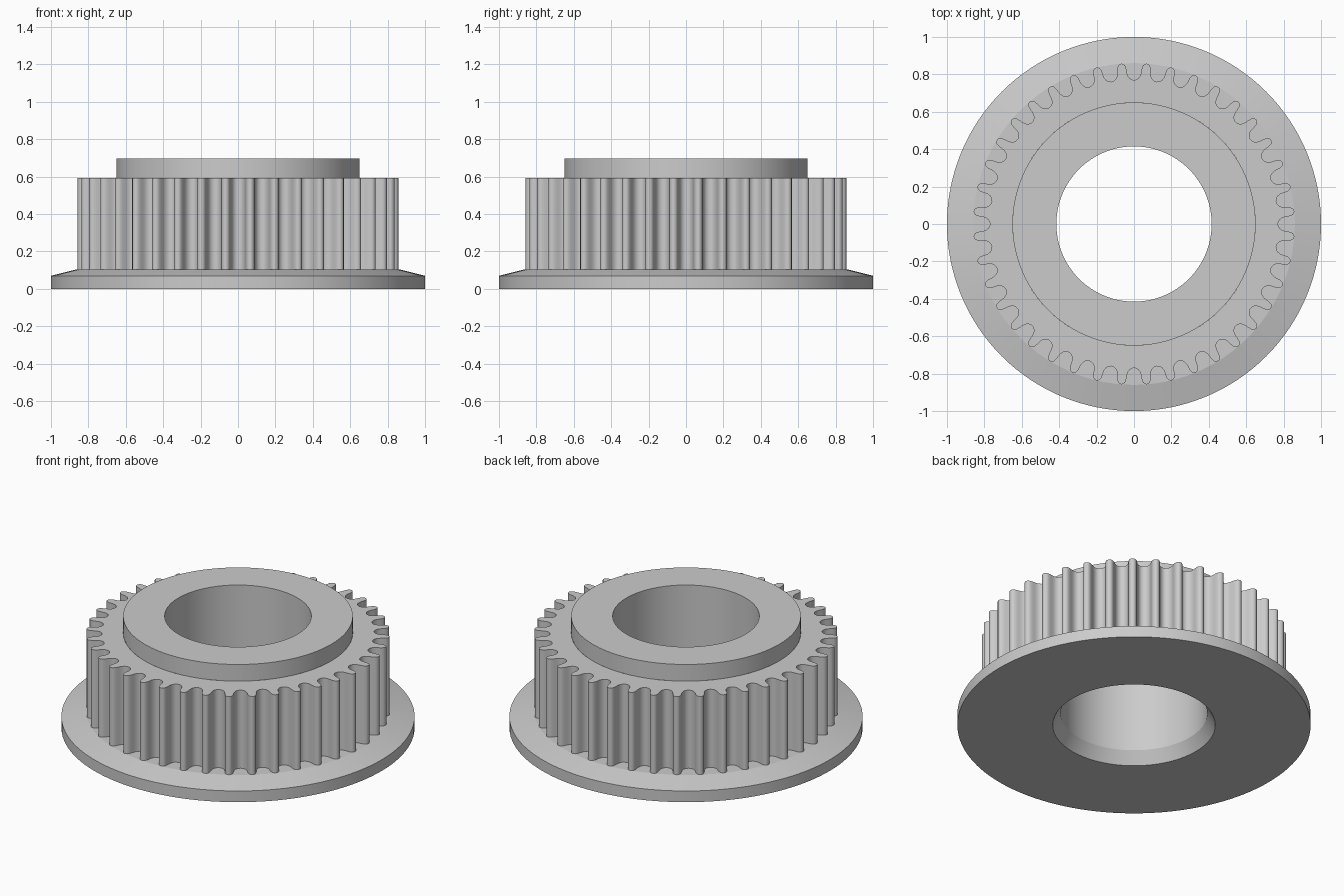
import bpy
from math import cos, sin, radians, tau

cube = bpy.data.objects.get("Cube")
if cube:
    bpy.data.objects.remove(cube, do_unlink=True)

TEETH = 40
PITCH = 360 / TEETH
BORE, HUB, TIP = 0.415, 0.65, 0.86
FLANGE_TOP, GEAR_TOP, HUB_TOP, CHAMFER = 0.105, 0.593, 0.697, 0.075

grey = bpy.data.materials.new("light grey metal")
grey.use_nodes = True
colour = (0.6, 0.6, 0.6, 1)
grey.diffuse_color = colour
grey.node_tree.nodes["Principled BSDF"].inputs["Base Color"].default_value = colour


def circle(radius, z, count):
    return [(radius * cos(tau * i / count), radius * sin(tau * i / count), z)
            for i in range(count)]


# Half a groove, from its floor to the tooth tip: (degrees, radius)
HALF = [(0, 0.77), (0.8, 0.772), (1.5, 0.777), (2.1, 0.786), (2.5, 0.798),
        (2.7, 0.812), (2.8, 0.826), (3.0, 0.84), (3.3, 0.85), (3.8, 0.857)]
GROOVE = HALF + [(PITCH / 2, TIP)] + [(PITCH - a, r) for a, r in HALF[:0:-1]]
POINTS = [(radians(t * PITCH + a), r) for t in range(TEETH) for a, r in GROOVE]


def toothed(z):
    return [(r * cos(a), r * sin(a), z) for a, r in POINTS]


def spoked(radius, z):
    """Circle whose points line up with those of the toothed outline."""
    return [(radius * cos(a), radius * sin(a), z) for a, r in POINTS]


def loft(name, rings, sharp_angle):
    """Skin a row of closed rings with quads."""
    n = len(rings[0])
    verts = [v for ring in rings for v in ring]
    faces = [(k * n + i, k * n + (i + 1) % n, (k + 1) * n + (i + 1) % n, (k + 1) * n + i)
             for k in range(len(rings) - 1) for i in range(n)]
    mesh = bpy.data.meshes.new(name)
    mesh.from_pydata(verts, [], faces)
    mesh.materials.append(grey)
    obj = bpy.data.objects.new(name, mesh)
    bpy.context.collection.objects.link(obj)
    bpy.ops.object.select_all(action='DESELECT')
    obj.select_set(True)
    bpy.context.view_layer.objects.active = obj
    bpy.ops.object.shade_smooth_by_angle(angle=radians(sharp_angle))
    return obj


# Flange with bevelled upper side and a flared bore mouth
flange_profile = [(BORE, CHAMFER), (0.46, 0), (1, 0), (1, 0.07),
                  (TIP, FLANGE_TOP), (0.76, FLANGE_TOP)]
loft("flange", [circle(r, z, 128) for r, z in flange_profile], 10)

# Toothed belt ring with its flat top
loft("toothed_ring", [toothed(FLANGE_TOP), toothed(GEAR_TOP), spoked(HUB, GEAR_TOP)], 40)

# Raised hub and the bore through it
hub_profile = [(HUB, GEAR_TOP), (HUB, HUB_TOP), (BORE, HUB_TOP), (BORE, CHAMFER)]
loft("hub", [circle(r, z, 128) for r, z in hub_profile], 30)
